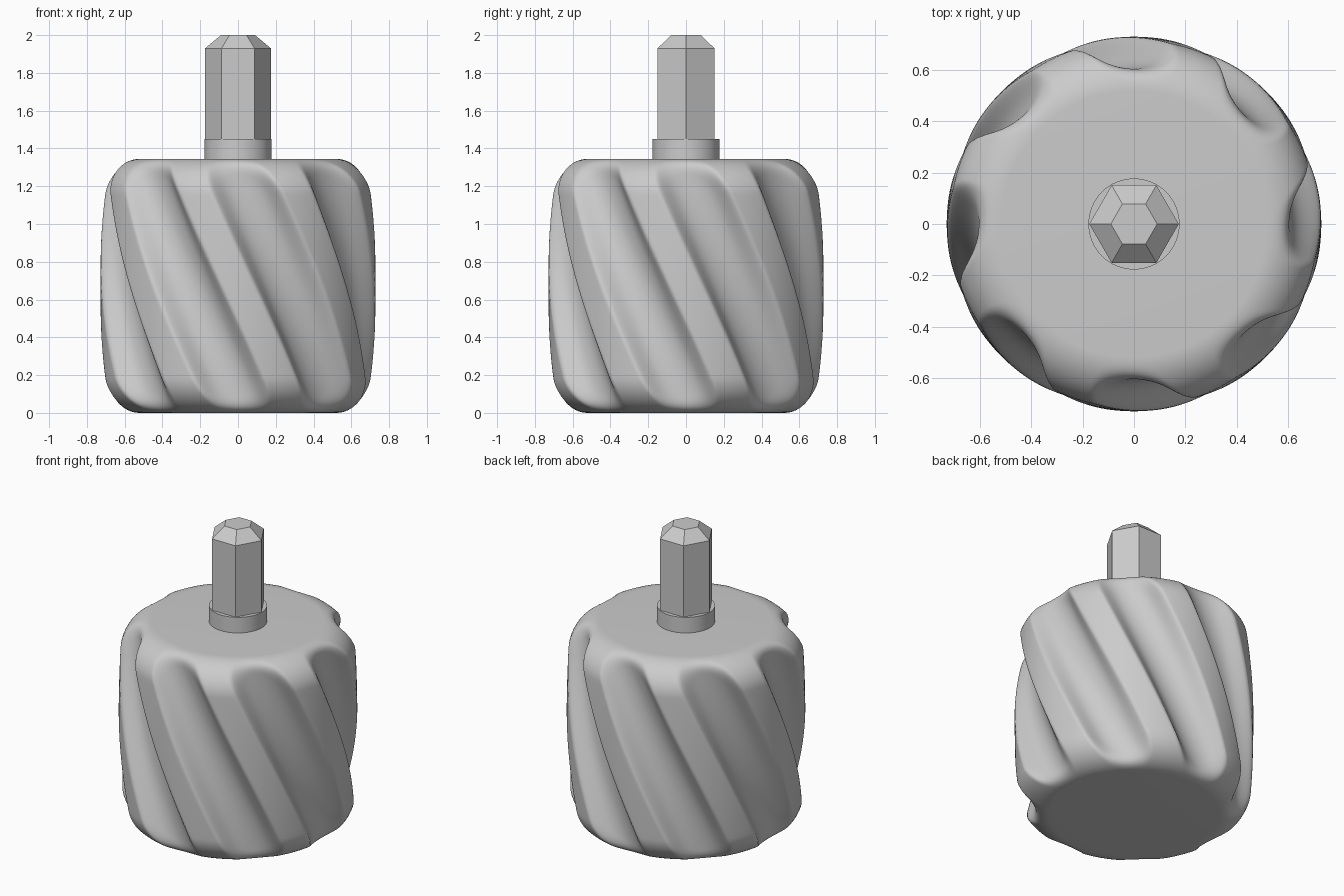
import bpy, bmesh
from math import pi, sin, cos, radians

if "Cube" in bpy.data.objects:
    bpy.data.objects.remove(bpy.data.objects["Cube"], do_unlink=True)

GROOVES = 8
COLUMNS = GROOVES * 44
HEIGHT = 1.345
MID = HEIGHT / 2
FILLET = 0.19
TWIST = radians(-37.5)      # groove turn per unit of height

grey = bpy.data.materials.new("plain grey")
grey.use_nodes = True
tint = (0.6, 0.6, 0.6, 1)
grey.diffuse_color = tint
grey.node_tree.nodes["Principled BSDF"].inputs["Base Color"].default_value = tint


def finish(name, bm, smooth_angle=None):
    bmesh.ops.recalc_face_normals(bm, faces=bm.faces)
    mesh = bpy.data.meshes.new(name)
    bm.to_mesh(mesh)
    bm.free()
    mesh.materials.append(grey)
    obj = bpy.data.objects.new(name, mesh)
    bpy.context.collection.objects.link(obj)
    if smooth_angle:
        bpy.ops.object.select_all(action='DESELECT')
        obj.select_set(True)
        bpy.context.view_layer.objects.active = obj
        bpy.ops.object.shade_smooth_by_angle(angle=radians(smooth_angle))


def loft(bm, rings):
    """Join rings of equal point count and close both ends."""
    rows = [[bm.verts.new(p) for p in ring] for ring in rings]
    for low, high in zip(rows, rows[1:]):
        for i in range(len(low)):
            j = (i + 1) % len(low)
            bm.faces.new((low[i], low[j], high[j], high[i]))
    bm.faces.new(rows[0][::-1])
    bm.faces.new(rows[-1])


def polygon(radius, z, sides):
    return [(radius * cos(2 * pi * i / sides), radius * sin(2 * pi * i / sides), z)
            for i in range(sides)]


def barrel(z):
    return 0.728 - 0.05 * (z - MID) ** 2


def soft_min(a, b, k=0.07):
    h = max(k - abs(a - b), 0) / k
    return min(a, b) - h * h * k / 4


def scoop(offset):
    """Groove section: round floor turning up into steep walls."""
    t = offset * 0.7 / 0.175
    return 0.603 + 0.07 * t ** 2 + 0.06 * t ** 6


# Barrel outline: rounded foot, bulging wall, rounded shoulder
steps = 20
foot = []
for i in range(steps + 1):
    a = pi / 2 * i / steps
    z = FILLET * (1 - cos(a))
    foot.append((barrel(z) - FILLET * (1 - sin(a)), z))
wall = [(barrel(z), z) for z in
        (FILLET + (HEIGHT - 2 * FILLET) * i / 32 for i in range(1, 32))]
outline = foot + wall + [(r, HEIGHT - z) for r, z in reversed(foot)]

# Knob body with twisted scooped grooves
pitch = 2 * pi / GROOVES
rings = []
for base, z in outline:
    ring = []
    for i in range(COLUMNS):
        turn = 2 * pi * i / COLUMNS
        offset = (turn + pitch / 2) % pitch - pitch / 2
        r = soft_min(base, scoop(offset))
        a = turn + TWIST * (z - MID) + pitch / 2
        ring.append((r * cos(a), r * sin(a), z))
    rings.append(ring)
bm = bmesh.new()
loft(bm, rings)
finish("grooved_body", bm, 50)

# Round collar on top of the body
bm = bmesh.new()
loft(bm, [polygon(0.177, z, 64) for z in (HEIGHT - 0.02, 1.45)])
finish("collar", bm, 40)

# Six-sided shank with chamfered tip
bm = bmesh.new()
loft(bm, [polygon(r, z, 6) for r, z in ((0.174, 1.4), (0.174, 1.93), (0.09, 2.0))])
finish("hex_shank", bm)
